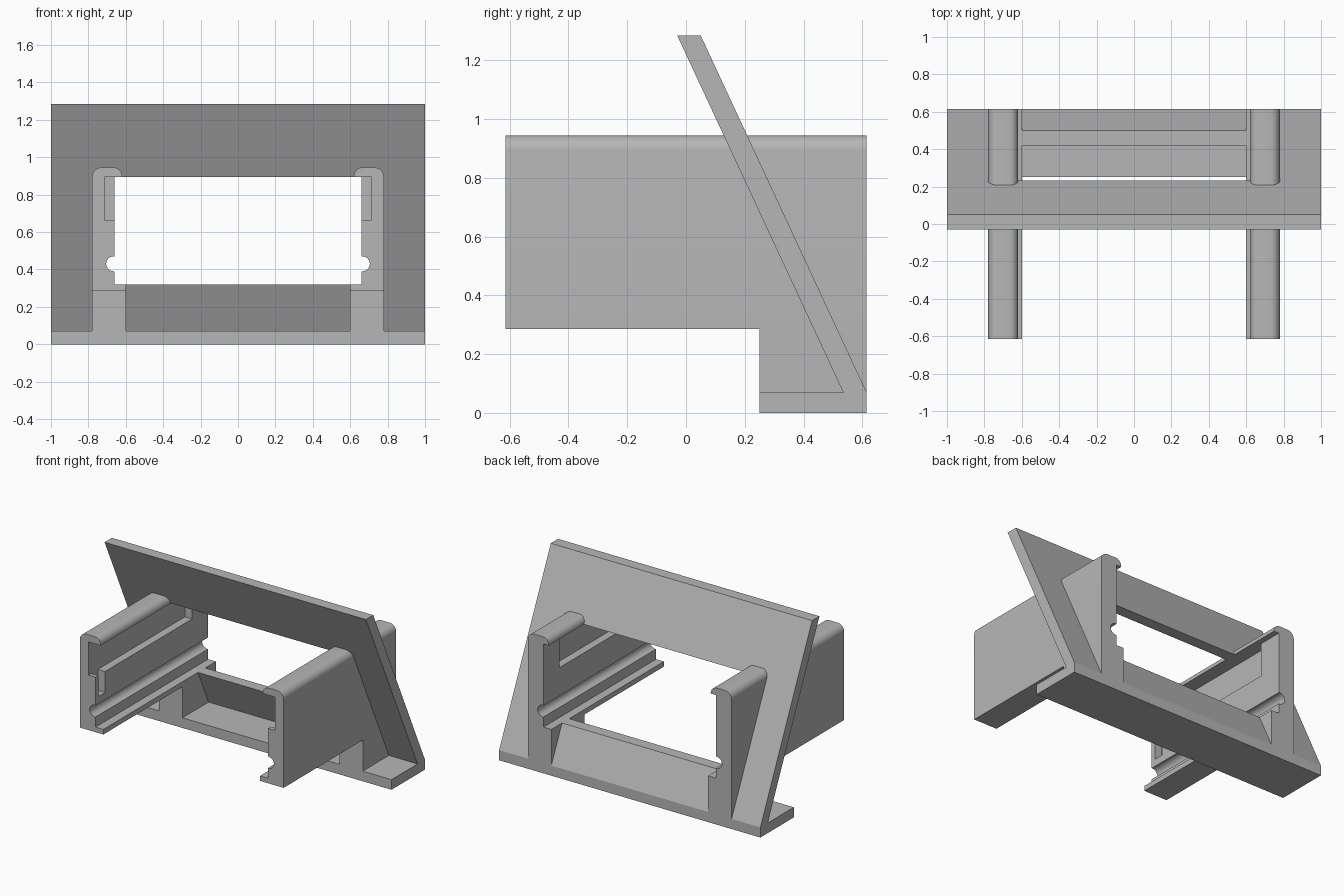
import bpy, bmesh, math
from mathutils import Vector

cube = bpy.data.objects.get("Cube")
if cube:
    bpy.data.objects.remove(cube, do_unlink=True)

grey = bpy.data.materials.new("plain grey")
grey.use_nodes = True
COLOUR = (0.47, 0.47, 0.47, 1)
grey.diffuse_color = COLOUR
grey.node_tree.nodes["Principled BSDF"].inputs["Base Color"].default_value = COLOUR


def prism(name, points, direction):
    """Extrude a closed 3D outline along a direction."""
    bm = bmesh.new()
    face = bm.faces.new([bm.verts.new(p) for p in points])
    ext = bmesh.ops.extrude_face_region(bm, geom=[face])
    moved = [g for g in ext["geom"] if isinstance(g, bmesh.types.BMVert)]
    bmesh.ops.translate(bm, verts=moved, vec=Vector(direction))
    bmesh.ops.recalc_face_normals(bm, faces=bm.faces)
    mesh = bpy.data.meshes.new(name)
    bm.to_mesh(mesh)
    bm.free()
    mesh.materials.append(grey)
    obj = bpy.data.objects.new(name, mesh)
    bpy.context.collection.objects.link(obj)
    return obj


def box(name, x, y, z):
    outline = [(x[0], y[0], z[0]), (x[1], y[0], z[0]),
               (x[1], y[1], z[0]), (x[0], y[1], z[0])]
    return prism(name, outline, (0, 0, z[1] - z[0]))


def activate(obj):
    bpy.ops.object.select_all(action="DESELECT")
    obj.select_set(True)
    bpy.context.view_layer.objects.active = obj


def cut(obj, cutter):
    """Subtract the cutter and discard it."""
    mod = obj.modifiers.new("cut", "BOOLEAN")
    mod.operation = "DIFFERENCE"
    mod.solver = "EXACT"
    mod.object = cutter
    activate(obj)
    bpy.ops.object.modifier_apply(modifier=mod.name)
    bpy.data.objects.remove(cutter, do_unlink=True)


def arc(cx, cz, r, start, end, steps=8):
    angles = [math.radians(start + (end - start) * i / steps) for i in range(steps + 1)]
    return [(cx + r * math.cos(a), cz + r * math.sin(a)) for a in angles]


def mirror(obj):
    obj.modifiers.new("mirror", "MIRROR").use_axis[0] = True


FRONT, BACK = -0.615, 0.615

# Base plate
box("base_plate", (-1, 1), (0.25, BACK), (0, 0.07))

# Leaning face panel with its window
side = [(0.535, 0.07), (BACK, 0.07), (0.05, 1.285), (-0.03, 1.285)]
panel = prism("face_panel", [(-1, y, z) for y, z in side], (2, 0, 0))
cut(panel, box("window_cutter", (-0.72, 0.72), (-1, 1), (0.32, 0.895)))

# Side rail: flange, wire groove, wall and rounded top lip
section = [(0.78, 0.285)]
section += arc(0.73, 0.895, 0.05, 0, 90)
section += arc(0.665, 0.9, 0.045, 90, 180)
section += [(0.62, 0.895), (0.66, 0.895), (0.66, 0.47)]
section += arc(0.665, 0.43, 0.04, 90, -90, 12)
section += [(0.66, 0.39), (0.66, 0.32), (0.60, 0.32), (0.60, 0.285)]
rail = prism("side_rail", [(x, FRONT, z) for x, z in section], (0, BACK - FRONT, 0))

# Long slot under the lip, stopped at the back, and a small catch pocket
cut(rail, box("slot_cutter", (0.64, 0.715), (FRONT - 0.1, 0.44), (0.665, 0.895)))
cut(rail, box("pocket_cutter", (0.64, 0.715), (-0.585, -0.51), (0.52, 0.70)))
activate(rail)
bpy.ops.object.shade_smooth_by_angle(angle=math.radians(30))
mirror(rail)

# Feet joining the rails to the base
foot = box("rail_foot", (0.60, 0.78), (0.25, BACK), (0.07, 0.285))
mirror(foot)
